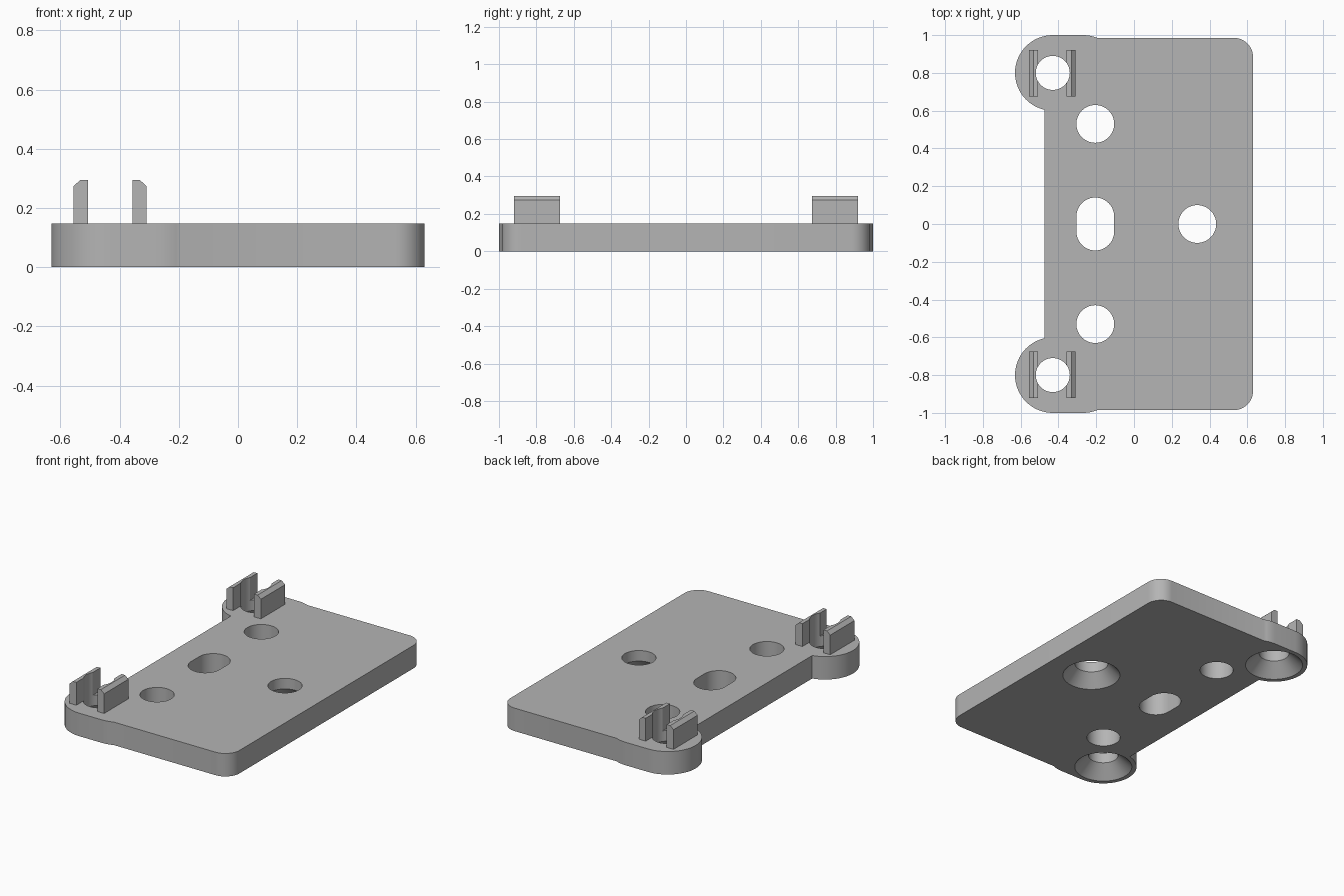
import bpy, bmesh
from math import cos, sin, radians, asin, acos, degrees

default = bpy.data.objects.get("Cube")
if default:
    bpy.data.objects.remove(default, do_unlink=True)

GREY = (0.46, 0.46, 0.46, 1)
mat = bpy.data.materials.new("plain grey")
mat.use_nodes = True
mat.diffuse_color = GREY
mat.node_tree.nodes["Principled BSDF"].inputs["Base Color"].default_value = GREY

THICK = 0.148
EAR_X, EAR_Y, EAR_R = -0.43, 0.8, 0.2
EDGE_Y, LEFT_X, RIGHT_X = 0.985, -0.475, 0.63
SINK_R, SINK_DEPTH = 0.172, 0.08


def arc(cx, cy, r, start, end, steps):
    """Points along an arc, angles in degrees."""
    angles = [radians(start + (end - start) * i / steps) for i in range(steps + 1)]
    return [(cx + r * cos(a), cy + r * sin(a)) for a in angles]


def circle(cx, cy, r):
    return arc(cx, cy, r, 0, 360, 64)[:-1]


def loft(name, sections):
    """Closed solid through matching loops of 3D points."""
    bm = bmesh.new()
    rings = [[bm.verts.new(p) for p in loop] for loop in sections]
    n = len(rings[0])
    for low, high in zip(rings, rings[1:]):
        for i in range(n):
            j = (i + 1) % n
            bm.faces.new((low[i], low[j], high[j], high[i]))
    bm.faces.new(rings[0])
    bm.faces.new(rings[-1])
    bmesh.ops.recalc_face_normals(bm, faces=bm.faces)
    mesh = bpy.data.meshes.new(name)
    bm.to_mesh(mesh)
    bm.free()
    mesh.materials.append(mat)
    obj = bpy.data.objects.new(name, mesh)
    bpy.context.collection.objects.link(obj)
    return obj


def at_height(loop, z):
    return [(x, y, z) for x, y in loop]


def hole(name, loop):
    return loft(name, [at_height(loop, -0.1), at_height(loop, 0.5)])


def sunk_hole(name, x, y, r):
    """Bore with a conical countersink opening on the underside."""
    slope = (SINK_R - r) / SINK_DEPTH
    levels = [(SINK_R + 0.02 * slope, -0.02), (r, SINK_DEPTH), (r, 0.5)]
    return loft(name, [at_height(circle(x, y, rad), z) for rad, z in levels])


def cut(obj, cutters):
    bpy.context.view_layer.objects.active = obj
    for cutter in cutters:
        mod = obj.modifiers.new("cut", "BOOLEAN")
        mod.operation = "DIFFERENCE"
        mod.solver = "EXACT"
        mod.object = cutter
        bpy.ops.object.modifier_apply(modifier=mod.name)


# Plate outline: rounded right corner, then the ear, mirrored front to back
join = degrees(asin((EDGE_Y - EAR_Y) / EAR_R))
ear_end = 360 - degrees(acos((LEFT_X - EAR_X) / EAR_R))
half = (arc(RIGHT_X - 0.1, EDGE_Y - 0.1, 0.1, 0, 90, 12)
        + arc(-0.27, EAR_Y, EAR_R, join, 90, 5)
        + arc(EAR_X, EAR_Y, EAR_R, 90, ear_end, 30))
outline = half + [(x, -y) for x, y in reversed(half)]
plate = loft("mounting_plate", [at_height(outline, 0), at_height(outline, THICK)])

# Holes
slot = arc(-0.205, 0.04, 0.1, 0, 180, 24) + arc(-0.205, -0.04, 0.1, 180, 360, 24)
ear_holes = [sunk_hole("ear_hole_cutter", EAR_X, s * EAR_Y, 0.09) for s in (-1, 1)]
holes = [hole("round_hole_cutter", circle(-0.205, s * 0.53, 0.1)) for s in (-1, 1)]
holes += [hole("slot_cutter", slot), sunk_hole("sunk_hole_cutter", 0.335, 0, 0.1)]
cut(plate, ear_holes + holes)

# Upright clip pairs: chamfered outside, grooved inside by the ear bores
parts = [plate]
for end, side_y, bore in (("front", -1, ear_holes[0]), ("back", 1, ear_holes[1])):
    for side, sx in (("right", -1), ("left", 1)):
        profile = [(0.075, THICK - 0.005), (0.123, THICK - 0.005), (0.123, 0.274),
                   (0.1, 0.295), (0.075, 0.295)]
        loops = [[(EAR_X - 0.002 + sx * x, side_y * 0.797 + dy, z) for x, z in profile]
                 for dy in (-0.123, 0.123)]
        clip = loft(f"{end}_{side}_clip", loops)
        cut(clip, [bore])
        parts.append(clip)

for cutter in ear_holes + holes:
    bpy.data.objects.remove(cutter, do_unlink=True)

# Smooth curved walls, keep edges sharp
bpy.ops.object.select_all(action="DESELECT")
for part in parts:
    part.select_set(True)
bpy.context.view_layer.objects.active = plate
bpy.ops.object.shade_smooth_by_angle(angle=radians(30))
